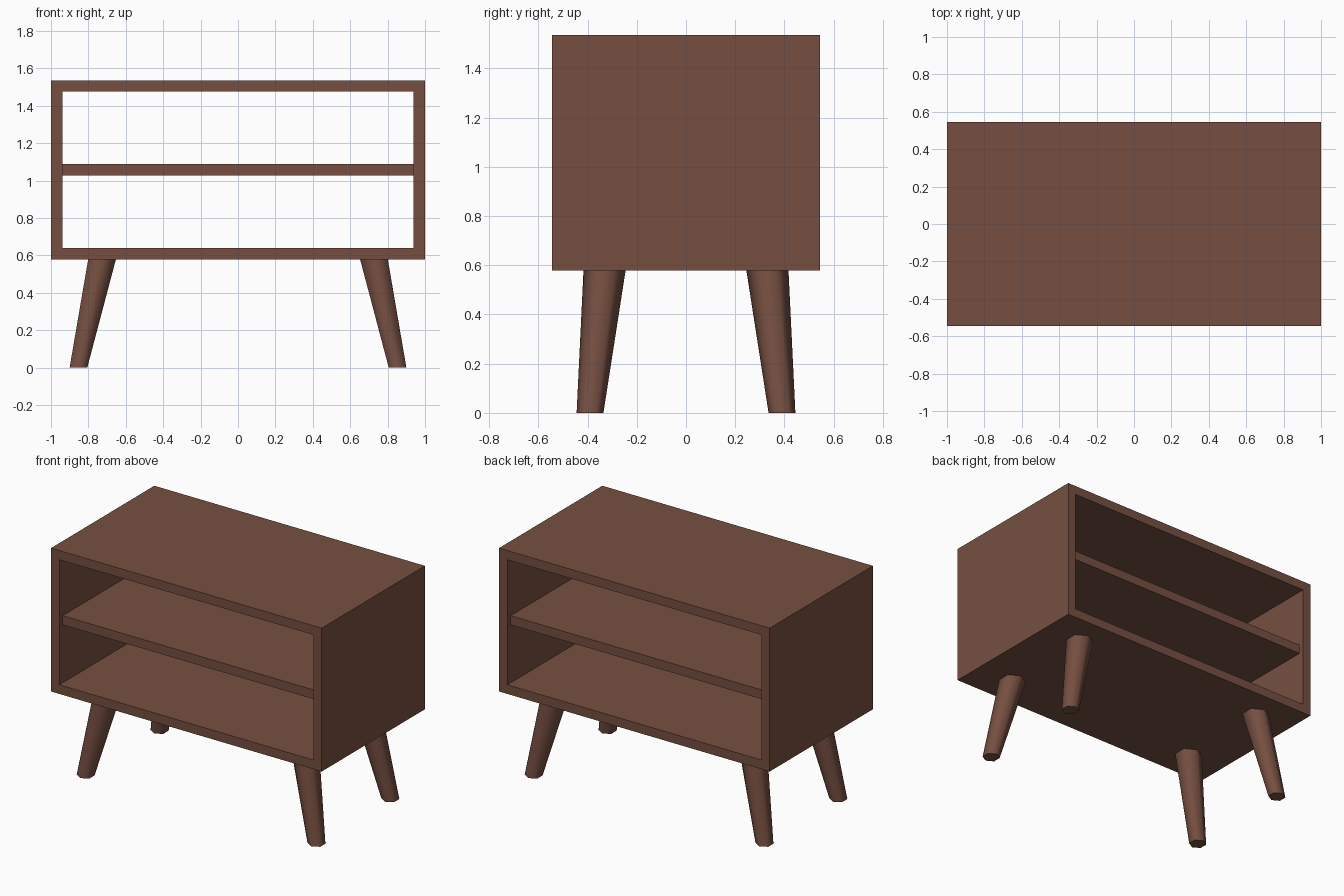
import bpy, bmesh, math

if "Cube" in bpy.data.objects:
    bpy.data.objects.remove(bpy.data.objects["Cube"])

wood = bpy.data.materials.new("brown wood")
wood.diffuse_color = (0.181, 0.078, 0.053, 1)
wood.use_nodes = True
wood.node_tree.nodes["Principled BSDF"].inputs["Base Color"].default_value = wood.diffuse_color

HALF_W, HALF_D = 1.0, 0.545
Z0, Z1, T = 0.578, 1.536, 0.061


def finish(bm, name):
    bmesh.ops.recalc_face_normals(bm, faces=bm.faces)
    me = bpy.data.meshes.new(name)
    bm.to_mesh(me)
    bm.free()
    me.materials.append(wood)
    ob = bpy.data.objects.new(name, me)
    bpy.context.collection.objects.link(ob)
    return ob


def rect(x, z0, z1):
    return [(-x, z0), (x, z0), (x, z1), (-x, z1)]


# Open case: one rectangular tube, open at front and back
bm = bmesh.new()
rings = []
for y in (-HALF_D, HALF_D):
    for pts in (rect(HALF_W, Z0, Z1), rect(HALF_W - T, Z0 + T, Z1 - T)):
        rings.append([bm.verts.new((x, y, z)) for x, z in pts])
front_out, front_in, back_out, back_in = rings
for a, b in ((front_out, front_in), (back_out, back_in),
             (front_out, back_out), (front_in, back_in)):
    for i in range(4):
        j = (i + 1) % 4
        bm.faces.new((a[i], a[j], b[j], b[i]))
finish(bm, "case")

# Middle shelf, set back slightly from both openings
bm = bmesh.new()
bmesh.ops.create_cube(bm, size=1)
bmesh.ops.scale(bm, vec=(2 * (HALF_W - T), 2 * (HALF_D - 0.035), T), verts=bm.verts)
bmesh.ops.translate(bm, vec=(0, 0, (Z0 + Z1) / 2), verts=bm.verts)
finish(bm, "shelf")


# Splayed, tapered six-sided legs with smooth sides
def leg(name, sx, sy):
    bm = bmesh.new()
    ends = []
    for x, y, z, r in ((0.853, 0.39, 0, 0.0545), (0.727, 0.331, Z0, 0.0855)):
        ends.append([bm.verts.new((sx * x + r * math.sin(k * math.pi / 3),
                                   sy * y + r * math.cos(k * math.pi / 3), z))
                     for k in range(6)])
    low, high = ends
    bm.faces.new(low)
    bm.faces.new(high)
    for i in range(6):
        j = (i + 1) % 6
        bm.faces.new((low[i], low[j], high[j], high[i]))
    ob = finish(bm, name)
    bpy.ops.object.select_all(action='DESELECT')
    ob.select_set(True)
    bpy.context.view_layer.objects.active = ob
    bpy.ops.object.shade_smooth_by_angle(angle=math.radians(68))


for sx, side in ((-1, "left"), (1, "right")):
    for sy, end in ((-1, "front"), (1, "back")):
        leg(f"{end}_{side}_leg", sx, sy)
